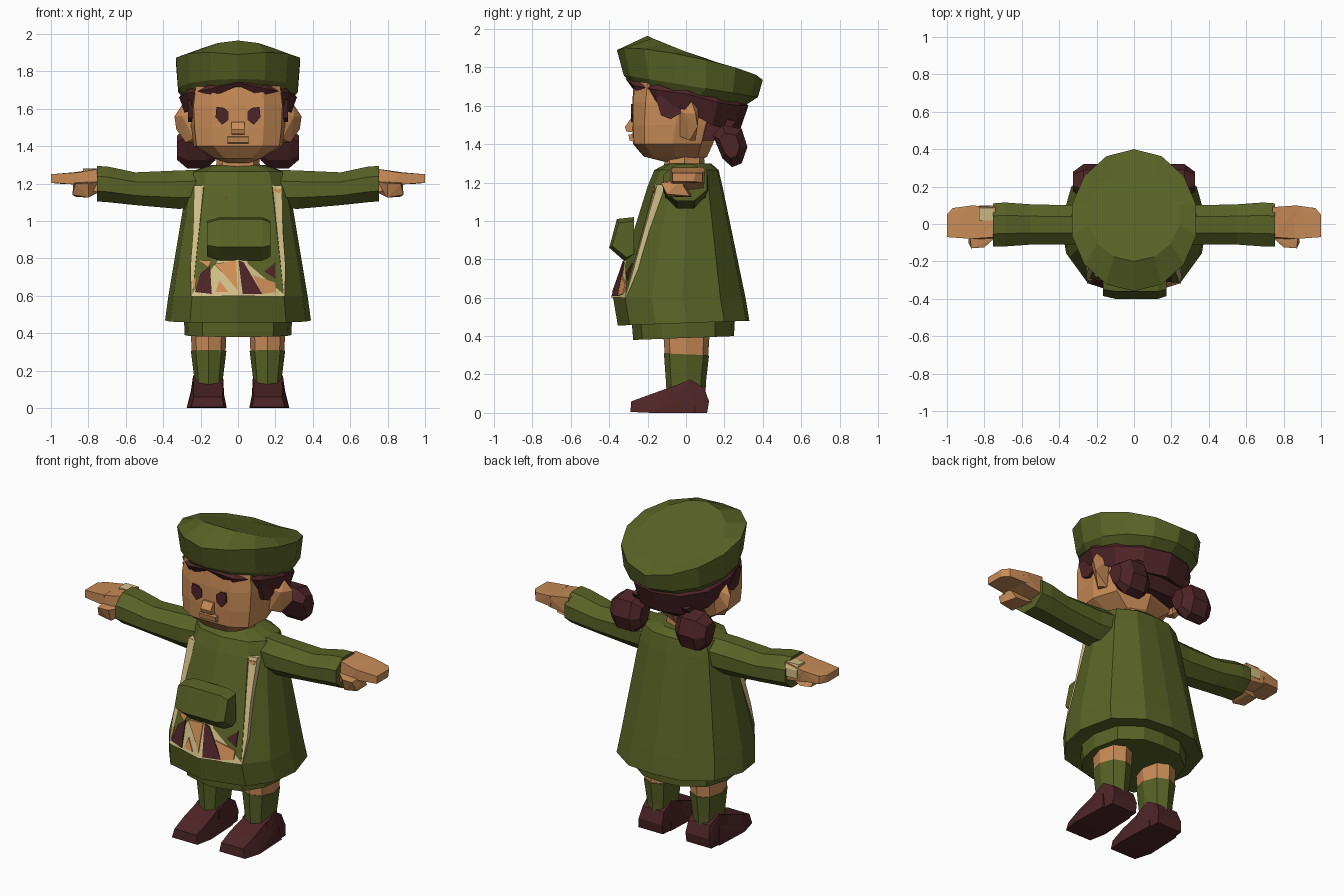
import bpy, bmesh, math
from mathutils import Vector


def material(name, rgb):
    m = bpy.data.materials.new(name)
    m.diffuse_color = (*rgb, 1)
    return m


GREEN = material("olive_green", (0.098, 0.122, 0.019))
SKIN = material("skin", (0.58, 0.26, 0.095))
BROWN = material("dark_brown", (0.075, 0.018, 0.021))
CREAM = material("cream", (0.63, 0.51, 0.24))
ORANGE = material("orange_patch", (0.62, 0.27, 0.09))


def finish(name, bm, mat):
    bmesh.ops.recalc_face_normals(bm, faces=bm.faces)
    me = bpy.data.meshes.new(name)
    bm.to_mesh(me)
    bm.free()
    me.materials.append(mat)
    ob = bpy.data.objects.new(name, me)
    bpy.context.collection.objects.link(ob)
    return ob


def loft(name, rings, mat):
    """Skin a closed tube through rings of equal point count."""
    bm = bmesh.new()
    rows = [[bm.verts.new(p) for p in r] for r in rings]
    n = len(rows[0])
    for a, b in zip(rows, rows[1:]):
        for i in range(n):
            j = (i + 1) % n
            bm.faces.new((a[i], a[j], b[j], b[i]))
    bm.faces.new(rows[0])
    bm.faces.new(rows[-1])
    return finish(name, bm, mat)


def hull(name, pts, mat, side=1):
    """Chunky convex part around a few corner points."""
    bm = bmesh.new()
    for x, y, z in pts:
        bm.verts.new((x * side, y, z))
    res = bmesh.ops.convex_hull(bm, input=bm.verts)
    loose = [v for v in bm.verts if not v.link_faces]
    bmesh.ops.delete(bm, geom=loose, context='VERTS')
    return finish(name, bm, mat)


def extrude_x(profile, x0, x1):
    return [(x, y, z) for x in (x0, x1) for y, z in profile]


def ring(half, hw, f, b, zf, zb=None, cx=0, bulge=0):
    """Horizontal ring from a half outline, stretched between front f and back b."""
    zb = zf if zb is None else zb
    full = half + [(-x, y) for x, y in reversed(half[1:-1])]
    return [(cx + x * hw, (f + b) / 2 + y * (b - f) / 2,
             zf + (zb - zf) * (y + 1) / 2 + bulge * abs(x)) for x, y in full]


ROUND = [(math.sin(i * math.pi / 7), -math.cos(i * math.pi / 7)) for i in range(8)]
OCT = [(0, -1), (.72, -.75), (1, 0), (.72, .75), (0, 1)]
BODY = [(0, -1), (.66, -.82), (.93, -.42), (1, .05), (.86, .62), (.45, .95), (0, 1)]
FACE = [(0, -1), (.55, -.98), (.93, -.72), (1, 0), (.8, .7), (0, 1)]

# Coat and underskirt
loft("coat", [ring(BODY, .28, -.26, .24, .48),
              ring(BODY, .39, -.355, .33, .455, .48),
              ring(BODY, .372, -.38, .31, .60),
              ring(BODY, .275, -.20, .19, 1.18),
              ring(BODY, .25, -.165, .17, 1.265),
              ring(BODY, .14, -.10, .13, 1.30)], GREEN)
loft("underskirt", [ring(BODY, .285, -.275, .25, .38, .40),
                    ring(BODY, .29, -.285, .255, .50)], GREEN)


# Apron panel, folded along its middle, following the coat front
def apron_y(x, z):
    t = (z - .6) / .59
    return -.392 + .205 * t + abs(x) / .25 * (.075 - .035 * t)


def apron_plate(name, outline, mat, front, back):
    bm = bmesh.new()
    lo = [bm.verts.new((x, apron_y(x, z) + back, z)) for x, z in outline]
    hi = [bm.verts.new((x, apron_y(x, z) + front, z)) for x, z in outline]
    n = len(lo)
    bm.faces.new(lo)
    bm.faces.new(hi)
    for i in range(n):
        j = (i + 1) % n
        bm.faces.new((lo[i], lo[j], hi[j], hi[i]))
    return finish(name, bm, mat)


for s, label in ((1, "left"), (-1, "right")):
    apron_plate("apron_" + label, [(0, .6), (.25 * s, .6), (.255 * s, .75), (.24 * s, .95),
                                   (.235 * s, 1.19), (0, 1.19)], CREAM, 0, .05)

DARK_PATCHES = [[(-.11, 1.17), (-.03, 1.17), (-.06, 1.12)],
                [(.025, 1.17), (.10, 1.17), (.06, 1.10)],
                [(-.15, .76), (-.20, .72), (-.23, .62), (-.14, .61)],
                [(.002, .79), (.03, .78), (.13, .61), (.025, .61)],
                [(.14, .73), (.20, .78), (.20, .69)]]
ORANGE_PATCHES = [[(.18, 1.17), (.235, 1.17), (.22, 1.145)],
                  [(-.21, .79), (-.14, .79), (-.16, .75)],
                  [(-.13, .77), (-.01, .79), (-.002, .63), (-.07, .71)],
                  [(-.10, .68), (-.05, .62), (-.12, .62)],
                  [(.08, .71), (.20, .67), (.20, .62), (.13, .61)],
                  [(-.245, .68), (-.225, .70), (-.235, .62)]]
for mat, patches in ((BROWN, DARK_PATCHES), (ORANGE, ORANGE_PATCHES)):
    for i, outline in enumerate(patches):
        apron_plate(f"apron_{mat.name}_{i}", outline, mat, -.005, .003)

# Pocket pouch
hull("pocket", extrude_x([(-.27, 1.0), (-.35, .99), (-.385, .87), (-.31, .81), (-.27, .83)], -.165, .175)
     + extrude_x([(-.27, 1.02), (-.36, 1.01), (-.40, .86), (-.32, .79)], -.10, .13), GREEN)

# Neck and head
loft("neck", [ring(OCT, .12, -.12, .10, 1.26), ring(OCT, .11, -.10, .09, 1.38)], SKIN)
loft("head", [ring(FACE, .06, -.12, .07, 1.31),
              ring(FACE, .13, -.22, .11, 1.335),
              ring(FACE, .238, -.275, .14, 1.40),
              ring(FACE, .25, -.28, .17, 1.50),
              ring(FACE, .255, -.28, .22, 1.62),
              ring(FACE, .24, -.27, .24, 1.74)], SKIN)
hull("nose", extrude_x([(-.26, 1.53), (-.29, 1.53), (-.318, 1.49), (-.31, 1.465), (-.26, 1.46)], -.035, .035), SKIN)
hull("mouth", extrude_x([(-.26, 1.455), (-.30, 1.45), (-.295, 1.42), (-.26, 1.41)], -.055, .055), SKIN)

# Hair cap with a parted fringe, lower at the back
LOW = [1.725, 1.66, 1.62, 1.58, 1.50, 1.47, 1.47]
TWELVE = [(math.sin(i * math.pi / 6), -math.cos(i * math.pi / 6)) for i in range(7)]


def hair_ring(hw, f, b, lift):
    lows = LOW + LOW[-2:0:-1]
    return [(x, y, z + lift * (1.76 - z)) for (x, y, _), z in zip(ring(TWELVE, hw, f, b, 0), lows)]


loft("hair", [hair_ring(.20, -.22, .16, .15), hair_ring(.285, -.295, .28, 0),
              hair_ring(.315, -.315, .325, .45),
              ring(TWELVE, .29, -.29, .29, 1.75, 1.64)], BROWN)
hull("nape_hair", [(x, y, z) for x in (-.19, .19) for y, z in
                   ((.06, 1.42), (.19, 1.42), (.26, 1.52), (.06, 1.56))], BROWN)

# Tilted beret
loft("beret", [ring(ROUND, .29, -.29, .29, 1.72, 1.59),
               ring(ROUND, .328, -.325, .375, 1.76, 1.645),
               ring(ROUND, .34, -.36, .40, 1.89, 1.735, bulge=.045),
               ring(ROUND, .25, -.20, .30, 1.965, 1.78, bulge=-.01)], GREEN)

for s, side in ((1, "left"), (-1, "right")):
    # Face details
    hull("eye_" + side, [(x, y, z) for y in (-.286, -.277) for x, z in
                         ((.05, 1.585), (.075, 1.605), (.115, 1.61), (.12, 1.555), (.085, 1.515), (.052, 1.54))],
         BROWN, s)
    hull("ear_" + side, [(.235, -.04, 1.58), (.235, .07, 1.60), (.235, -.03, 1.44), (.235, .05, 1.42),
                         (.30, .03, 1.62), (.34, .05, 1.56), (.33, .06, 1.49), (.28, .02, 1.42),
                         (.30, -.01, 1.56)], SKIN, s)
    hull("sidelock_" + side, [(x, y, z) for x in (.20, .268) for y, z in
                              ((-.16, 1.65), (-.02, 1.65), (-.03, 1.56), (-.08, 1.53), (-.13, 1.55))], BROWN, s)
    hull("hair_bun_" + side, [(x, y, z) for x, inset in ((.12, .6), (.17, 1), (.27, 1), (.325, .6))
                              for y, z in ((.22 + (dy * inset), 1.395 + dz * inset) for dy, dz in
                                           ((-.08, .05), (-.03, .105), (.07, .085), (.10, -.01),
                                            (.07, -.095), (.02, -.115), (-.03, -.07)))], BROWN, s)

    # Sleeve and cuff
    sections = [(.18, -.10, .11, 1.07, 1.275), (.32, -.11, .10, 1.065, 1.27), (.55, -.11, .105, 1.085, 1.26),
                (.69, -.12, .115, 1.10, 1.29), (.755, -.12, .11, 1.105, 1.295), (.755, -.08, .08, 1.14, 1.27)]
    loft("sleeve_" + side, [[(s * x, (f + b) / 2 + math.cos(a) * (b - f) / 1.848,
                              (lo + hi) / 2 + math.sin(a) * (hi - lo) / 1.848)
                             for a in (math.pi / 8 + k * math.pi / 4 for k in range(8))]
                            for x, f, b, lo, hi in sections], GREEN)

    # Hand with outstretched fingers and a bent thumb
    hull("palm_" + side, [(.74, -.07, 1.28), (.74, .09, 1.28), (.74, -.08, 1.15), (.74, .09, 1.17),
                          (.88, -.08, 1.255), (.88, .10, 1.26), (.88, -.08, 1.19), (.88, .09, 1.19)], SKIN, s)
    hull("fingers_" + side, [(.86, -.08, 1.26), (.86, .10, 1.262), (.86, -.08, 1.195), (.86, .095, 1.195),
                             (.97, .085, 1.25), (.97, .085, 1.20), (1, .05, 1.25), (1, .04, 1.205),
                             (1, -.07, 1.25), (1, -.07, 1.205)], SKIN, s)
    hull("thumb_" + side, [(.75, -.08, 1.21), (.75, .02, 1.15), (.80, -.125, 1.20), (.80, -.10, 1.125),
                           (.87, -.13, 1.20), (.885, -.10, 1.14), (.87, .02, 1.13), (.80, .03, 1.125),
                           (.88, -.03, 1.21)], SKIN, s)

    # Leg, sock and shoe
    loft("leg_" + side, [ring(OCT, .09, -.11, .115, .29, cx=.157 * s),
                         ring(OCT, .097, -.12, .125, .44, cx=.157 * s)], SKIN)
    loft("sock_" + side, [ring(OCT, .072, -.10, .10, .08, cx=.157 * s),
                          ring(OCT, .078, -.105, .105, .17, cx=.157 * s),
                          ring(OCT, .095, -.115, .12, .31, .30, cx=.157 * s)], GREEN)
    hull("shoe_toe_" + side, [(.075, -.29, .005), (.25, -.29, .005), (.06, -.18, 0), (.275, -.18, 0),
                              (.085, -.285, .06), (.235, -.285, .06), (.08, -.19, .095), (.24, -.19, .095),
                              (.09, -.05, .145), (.235, -.05, .145), (.07, .05, 0), (.265, .05, 0),
                              (.08, .03, .10), (.25, .03, .10)], BROWN, s)
    hull("shoe_heel_" + side, [(.07, -.08, 0), (.265, -.08, 0), (.08, .11, 0), (.25, .11, 0),
                               (.08, .12, .06), (.24, .12, .06), (.085, .095, .13), (.23, .095, .13),
                               (.08, .02, .175), (.24, .02, .175), (.08, -.07, .135), (.24, -.07, .135)], BROWN, s)

# Pale patch on the back of one wrist
hull("wrist_patch", [(x, y, z) for x in (-.83, -.75) for y, z in
                     ((.02, 1.278), (.085, 1.282), (.10, 1.25), (.10, 1.20), (.02, 1.25))], CREAM)
